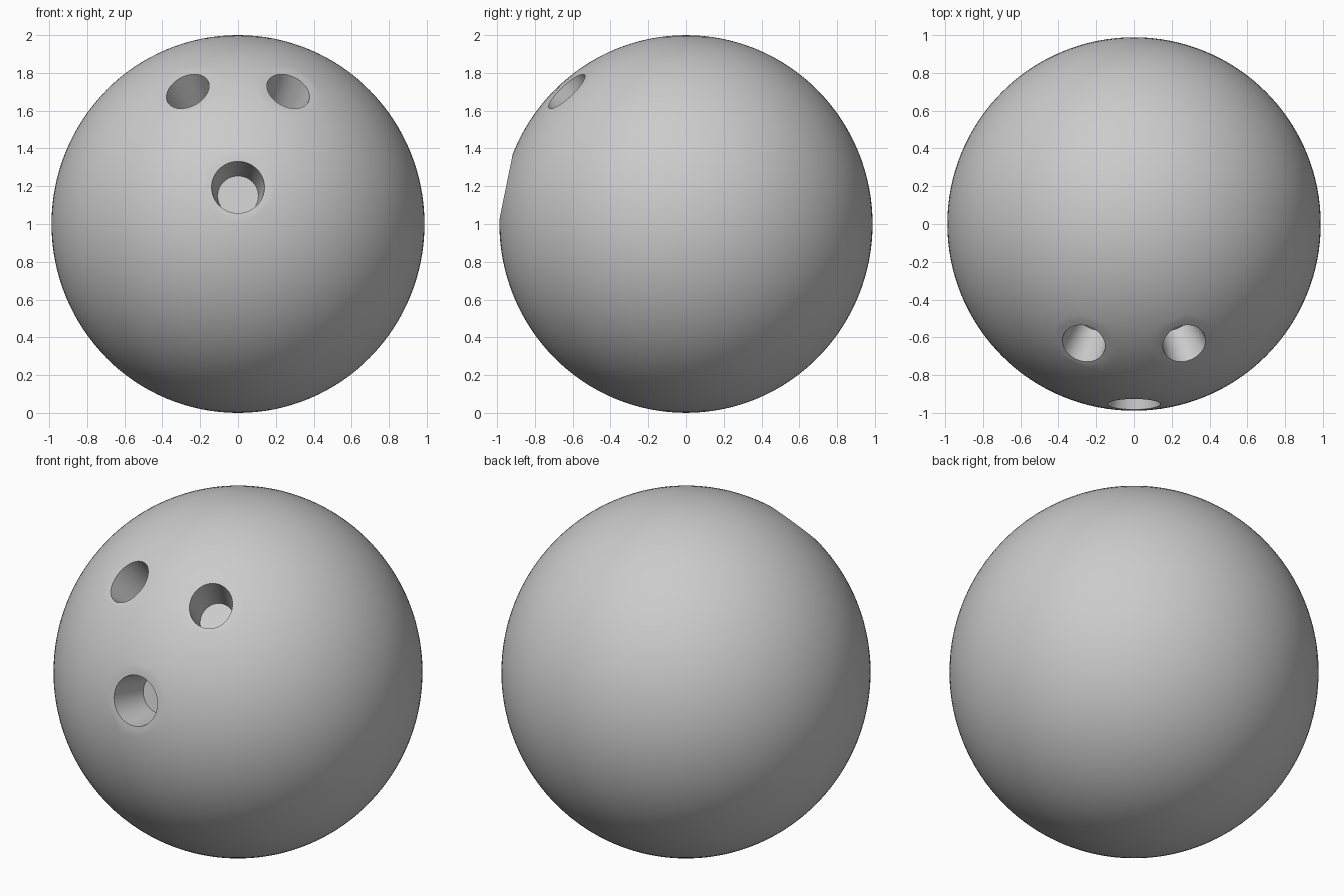
import bpy, bmesh
from math import sin, cos, pi, radians
from mathutils import Vector, Matrix

if "Cube" in bpy.data.objects:
    bpy.data.objects.remove(bpy.data.objects["Cube"])

SEG = 48


def hole_cutter(name, direction, plane, rx, ry, depth, taper):
    """Tapered drill with a wide collar that flattens the shell around the rim."""
    n = Vector(direction).normalized()
    # (radius factor, height): floor, rim, collar
    profile = [(taper, -depth), (1.0, 0.0), (1.9, 0.0), (1.9, 0.2)]
    bm = bmesh.new()
    rings = []
    for r, z in profile:
        rings.append([bm.verts.new((r * rx * cos(2 * pi * i / SEG),
                                    r * ry * sin(2 * pi * i / SEG), z))
                      for i in range(SEG)])
    for a, b in zip(rings, rings[1:]):
        for i in range(SEG):
            j = (i + 1) % SEG
            bm.faces.new((a[i], a[j], b[j], b[i]))
    bm.faces.new(rings[0][::-1])
    bm.faces.new(rings[-1])
    bmesh.ops.recalc_face_normals(bm, faces=bm.faces)
    rot = n.to_track_quat('Z', 'Y').to_matrix().to_4x4()
    bm.transform(Matrix.Translation(Vector((0, 0, 1)) + n * plane) @ rot)
    me = bpy.data.meshes.new(name)
    bm.to_mesh(me)
    bm.free()
    ob = bpy.data.objects.new(name, me)
    bpy.context.collection.objects.link(ob)
    ob.hide_render = True
    return ob


# Ball, very slightly taller than wide
bpy.ops.mesh.primitive_uv_sphere_add(segments=128, ring_count=64, radius=1, location=(0, 0, 1))
ball = bpy.context.object
ball.name = "ball"
ball.scale = (0.988, 0.988, 1.0)
bpy.ops.object.transform_apply(location=True, rotation=False, scale=True)

# Thumb hole and the mirrored pair of finger holes
cutters = [hole_cutter("thumb_hole_cutter", (0, -0.98, 0.2), 0.973, 0.14, 0.14, 0.23, 0.77)]
for side, label in ((-1, "left"), (1, "right")):
    cutters.append(hole_cutter(label + "_finger_hole_cutter",
                               (side * 0.268, -0.637, 0.708), 0.981, 0.116, 0.13, 0.23, 0.8))

bpy.context.view_layer.objects.active = ball
for c in cutters:
    mod = ball.modifiers.new(c.name, 'BOOLEAN')
    mod.operation = 'DIFFERENCE'
    mod.solver = 'EXACT'
    mod.object = c
    bpy.ops.object.modifier_apply(modifier=mod.name)
    bpy.data.objects.remove(c, do_unlink=True)

# Smooth shell, crisp rims
ball.select_set(True)
bpy.ops.object.shade_smooth_by_angle(angle=radians(30))
